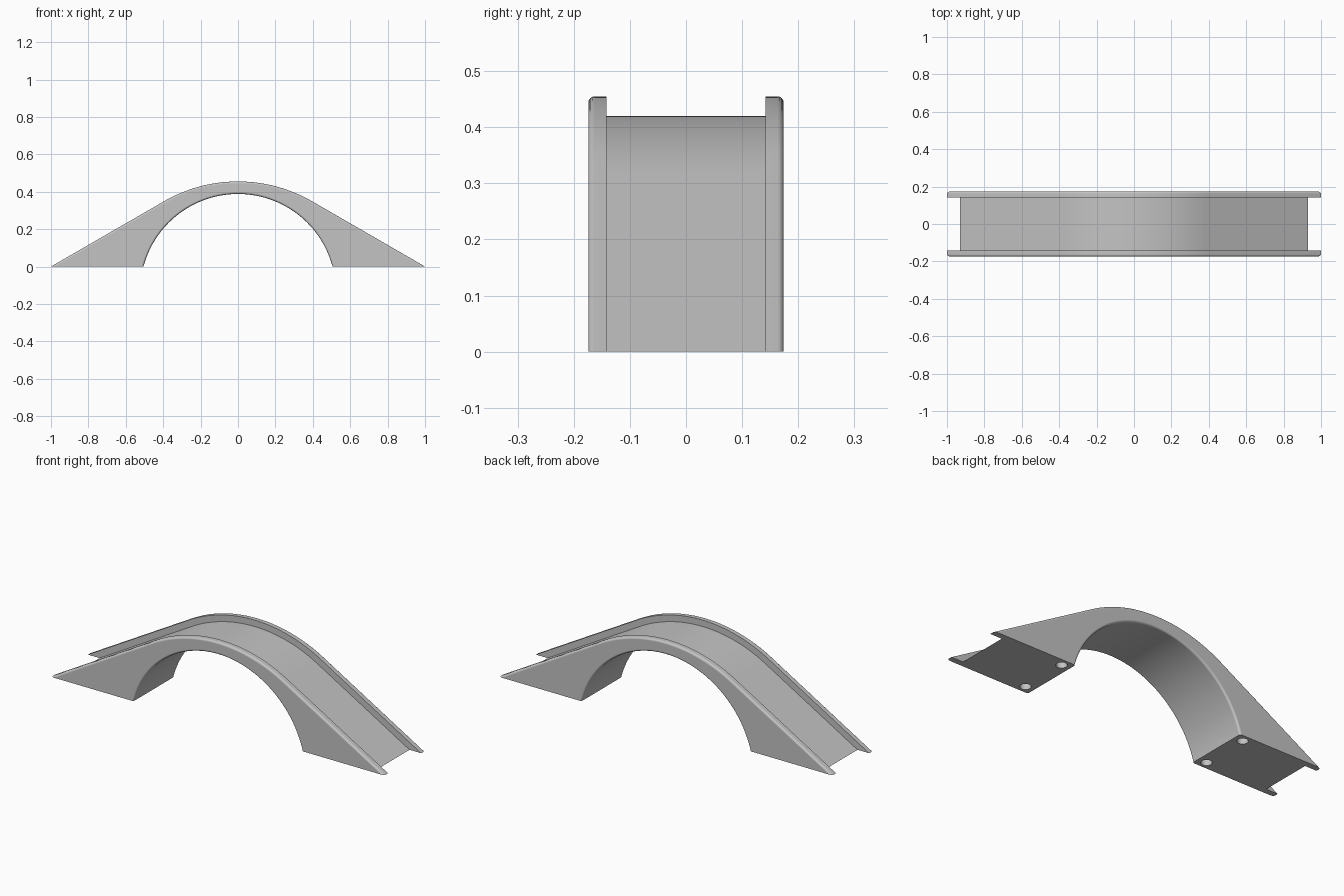
import bpy
import bmesh
from math import sin, cos, tan, pi, asin

if "Cube" in bpy.data.objects:
    bpy.data.objects.remove(bpy.data.objects["Cube"], do_unlink=True)

SLOPE = pi / 6                      # ramp angle
OUT_R, OUT_Z = 0.791, -0.336        # crown arc of the rails
ARCH_R, ARCH_Z = 0.523, -0.135      # arch underneath
HALF_W, RAIL_IN, RAIL_H = 0.174, 0.142, 0.035
FILLET = 0.011


def arc(radius, zc, angle, steps):
    """Points on an arc about the vertical axis, from -x to +x."""
    return [(radius * sin(a), zc + radius * cos(a))
            for a in (angle * (2 * i / steps - 1) for i in range(steps + 1))]


def bridge_outline(d):
    """Side outline of the bridge, drawn in by d on ramps, crown and arch."""
    tip = 1 - d / sin(SLOPE)
    arch_r = ARCH_R + d
    arch = arc(arch_r, ARCH_Z, pi / 2 - asin(-ARCH_Z / arch_r), 64)
    return [(-tip, 0)] + arc(OUT_R - d, OUT_Z, SLOPE, 40) + [(tip, 0)] + arch[::-1]


def loft(name, rings):
    """Join equal outlines, each at its own y, into a closed solid."""
    bm = bmesh.new()
    loops = [[bm.verts.new((x, y, z)) for x, z in pts] for y, pts in rings]
    n = len(loops[0])
    for a, b in zip(loops, loops[1:]):
        for i in range(n):
            j = (i + 1) % n
            bm.faces.new((a[i], a[j], b[j], b[i]))
    bm.faces.new(loops[0])
    bm.faces.new(loops[-1])
    bmesh.ops.recalc_face_normals(bm, faces=bm.faces)
    mesh = bpy.data.meshes.new(name)
    bm.to_mesh(mesh)
    bm.free()
    obj = bpy.data.objects.new(name, mesh)
    bpy.context.collection.objects.link(obj)
    return obj


def cut(target, cutter):
    """Subtract the cutter and discard it."""
    cutter.hide_render = True
    mod = target.modifiers.new("cut", "BOOLEAN")
    mod.operation = "DIFFERENCE"
    mod.solver = "EXACT"
    mod.object = cutter
    bpy.context.view_layer.objects.active = target
    bpy.ops.object.modifier_apply(modifier=mod.name)
    bpy.data.objects.remove(cutter, do_unlink=True)


# Bridge body with rounded outer edges
quarter = [(FILLET * (1 - sin(t)), FILLET * (1 - cos(t)))
           for t in (i * pi / 8 for i in range(5))]
side = [(HALF_W - FILLET + FILLET * sin(i * pi / 8), FILLET * (1 - cos(i * pi / 8)))
        for i in range(5)]
levels = [(-y, d) for y, d in reversed(side)] + side
bridge = loft("arched_bridge", [(y, bridge_outline(d)) for y, d in levels])

# Sunken roadway between the two rails
low = -0.2
end_x = 1 - RAIL_H / sin(SLOPE) - low / tan(SLOPE)
channel = [(-end_x, low)] + arc(OUT_R - RAIL_H, OUT_Z, SLOPE, 40)
channel += [(end_x, low), (end_x, 1), (-end_x, 1)]
cut(bridge, loft("roadway_cutter", [(-RAIL_IN, channel), (RAIL_IN, channel)]))

# Round sockets in the undersides of the feet
for sx in (-1, 1):
    for sy in (-1, 1):
        bpy.ops.mesh.primitive_cylinder_add(
            vertices=32, radius=0.027, depth=0.16,
            location=(sx * 0.555, sy * 0.132, 0))
        cut(bridge, bpy.context.object)

# Plain grey finish
grey = bpy.data.materials.new("plain_grey")
grey.use_nodes = True
colour = (0.55, 0.55, 0.55, 1)
grey.diffuse_color = colour
grey.node_tree.nodes["Principled BSDF"].inputs["Base Color"].default_value = colour
bridge.data.materials.clear()
bridge.data.materials.append(grey)

# Smooth curves, crisp corners
bpy.ops.object.select_all(action="DESELECT")
bridge.select_set(True)
bpy.context.view_layer.objects.active = bridge
bpy.ops.object.shade_smooth_by_angle(angle=pi / 6)
weighted = bridge.modifiers.new("even_shading", "WEIGHTED_NORMAL")
weighted.keep_sharp = True
